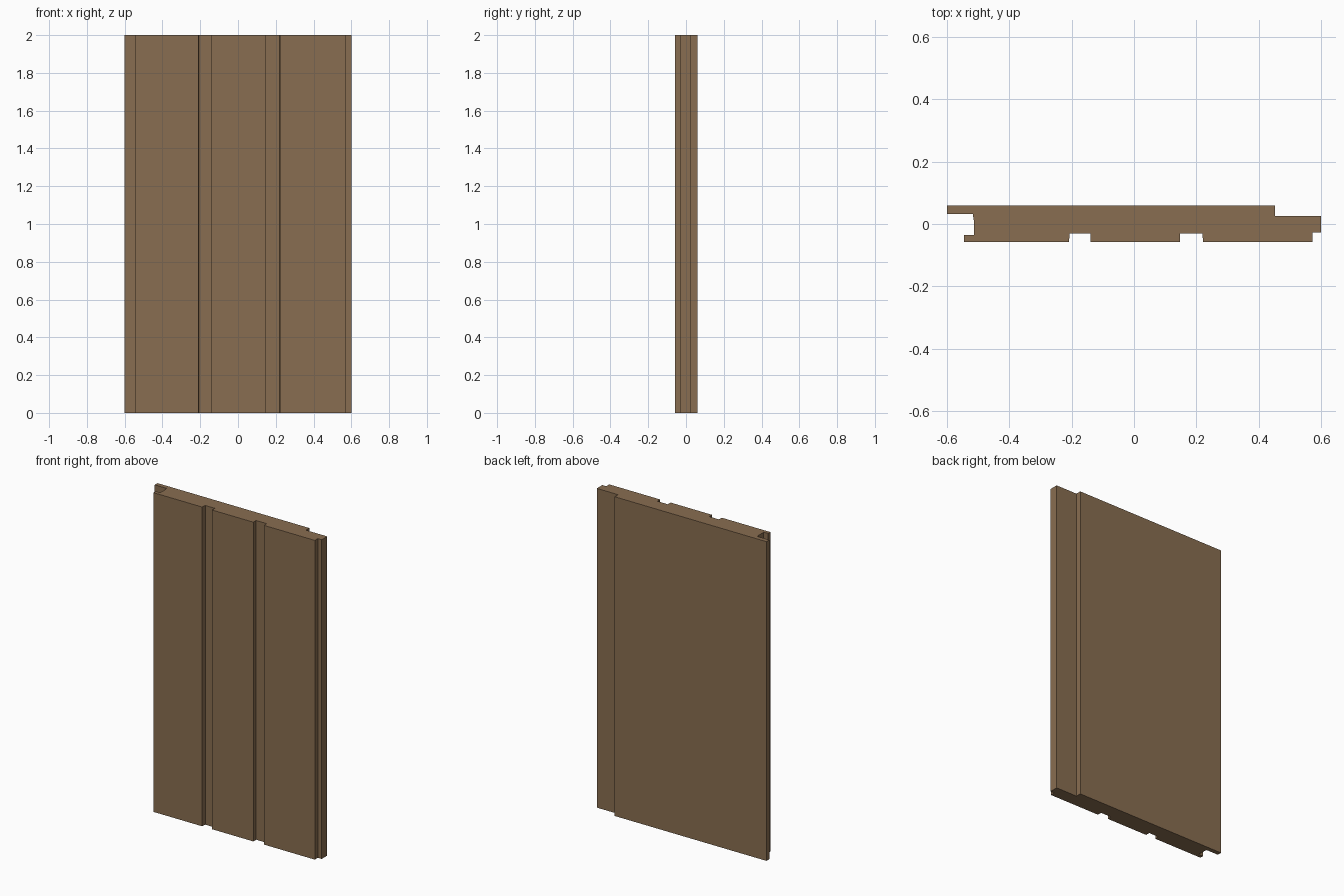
import bpy, bmesh

if "Cube" in bpy.data.objects:
    bpy.data.objects.remove(bpy.data.objects["Cube"])

HEIGHT = 2.0

# Wood colour
wood = bpy.data.materials.new("brown_wood")
wood.diffuse_color = (0.25, 0.155, 0.082, 1.0)
wood.use_nodes = True
wood.node_tree.nodes["Principled BSDF"].inputs["Base Color"].default_value = wood.diffuse_color

# Plan outline of the board, anticlockwise from the front left corner
profile = [
    (-0.545, -0.058),
    (-0.209, -0.058), (-0.206, -0.03), (-0.139, -0.03), (-0.139, -0.058),  # left face groove
    (0.147, -0.058), (0.147, -0.03), (0.219, -0.03), (0.222, -0.058),      # right face groove
    (0.573, -0.058), (0.573, -0.028), (0.60, -0.028),                      # tongue edge
    (0.60, 0.026), (0.452, 0.026), (0.452, 0.06),                          # rear rebate
    (-0.60, 0.06), (-0.60, 0.032),                                         # rear lip
    (-0.517, 0.032), (-0.514, 0.012), (-0.514, -0.035), (-0.545, -0.035),  # edge slot
]

# Extrude the outline upward into the full panel
bm = bmesh.new()
base = bm.faces.new([bm.verts.new((x, y, 0)) for x, y in profile])
result = bmesh.ops.extrude_face_region(bm, geom=[base], use_keep_orig=True)
top = [v for v in result["geom"] if isinstance(v, bmesh.types.BMVert)]
bmesh.ops.translate(bm, verts=top, vec=(0, 0, HEIGHT))
bmesh.ops.recalc_face_normals(bm, faces=bm.faces)

mesh = bpy.data.meshes.new("grooved_panel")
bm.to_mesh(mesh)
bm.free()
mesh.materials.append(wood)
panel = bpy.data.objects.new("grooved_panel", mesh)
bpy.context.collection.objects.link(panel)
